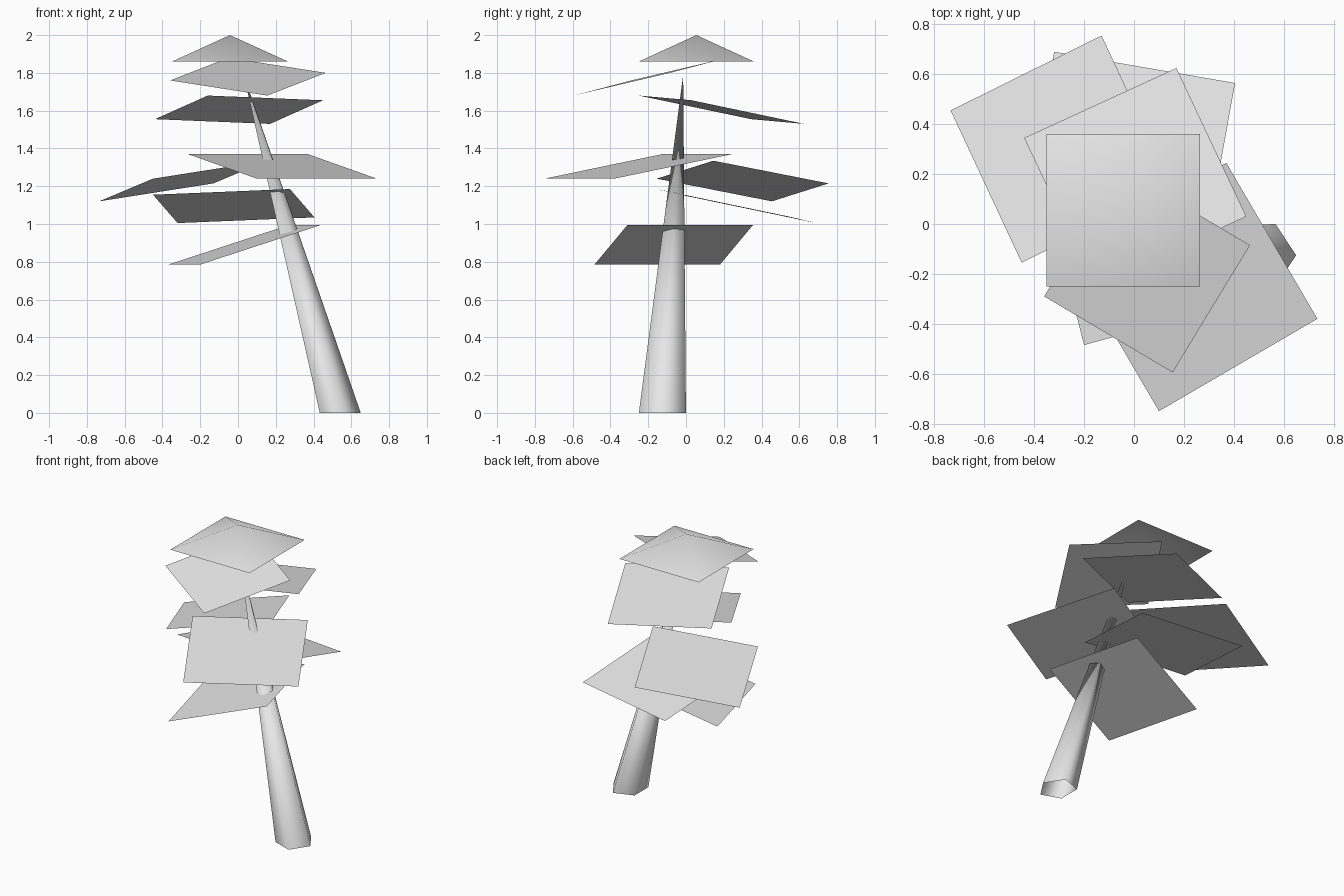
import bpy, bmesh
from math import cos, sin, tau
from mathutils import Vector

cube = bpy.data.objects.get("Cube")
if cube:
    bpy.data.objects.remove(cube, do_unlink=True)

# One plain grey for the whole tree
grey = bpy.data.materials.new("light_grey")
grey.use_nodes = True
colour = (0.8, 0.8, 0.8, 1)
grey.diffuse_color = colour
grey.node_tree.nodes["Principled BSDF"].inputs["Base Color"].default_value = colour


def finish(name, bm, smooth=False):
    mesh = bpy.data.meshes.new(name)
    bm.to_mesh(mesh)
    bm.free()
    mesh.materials.append(grey)
    for face in mesh.polygons:
        face.use_smooth = smooth
    obj = bpy.data.objects.new(name, mesh)
    bpy.context.collection.objects.link(obj)
    return obj


def leaf(name, corner, side_a, side_b):
    """Flat foliage panel spanned by two edges from one corner."""
    c, a, b = Vector(corner), Vector(side_a), Vector(side_b)
    bm = bmesh.new()
    face = bm.faces.new([bm.verts.new(p) for p in (c, a, a + b - c, b)])
    face.normal_update()
    if face.normal.z < 0:
        face.normal_flip()
    return finish(name, bm)


def cone(name, ring, tip):
    """Open-bottomed cone from a ring of points to a tip."""
    bm = bmesh.new()
    base = [bm.verts.new(p) for p in ring]
    top = bm.verts.new(tip)
    for i, v in enumerate(base):
        bm.faces.new((v, base[(i + 1) % len(base)], top))
    return finish(name, bm, smooth=True)


# Leaning five-sided trunk tapering to a point
cone("trunk",
     [(0.53 + 0.12 * cos(tau * i / 5), -0.125 + 0.131 * sin(tau * i / 5), 0) for i in range(5)],
     (0.03, -0.015, 1.79))

# Foliage panels from bottom to top
leaf("leaf_lowest", (-0.2, -0.485, 0.785), (0.44, -0.31, 0.995), (-0.37, 0.18, 0.785))
leaf("leaf_back", (-0.32, 0.69, 1.005), (0.405, 0.565, 1.035), (-0.45, -0.03, 1.155))
leaf("leaf_right", (-0.735, 0.455, 1.12), (-0.13, 0.755, 1.215), (-0.45, -0.155, 1.24))
leaf("leaf_front", (0.1, -0.75, 1.24), (0.735, -0.38, 1.24), (-0.265, -0.125, 1.37))
leaf("leaf_upper_back", (0.17, 0.625, 1.53), (0.45, 0.03, 1.655), (-0.44, 0.345, 1.555))
leaf("leaf_upper_front", (0.155, -0.595, 1.68), (0.465, -0.085, 1.80), (-0.36, -0.29, 1.76))

# Shallow pyramid crown
cone("crown",
     [(-0.35, -0.25, 1.86), (0.265, -0.25, 1.86), (0.265, 0.36, 1.86), (-0.35, 0.36, 1.86)],
     (-0.043, 0.055, 2.0))
